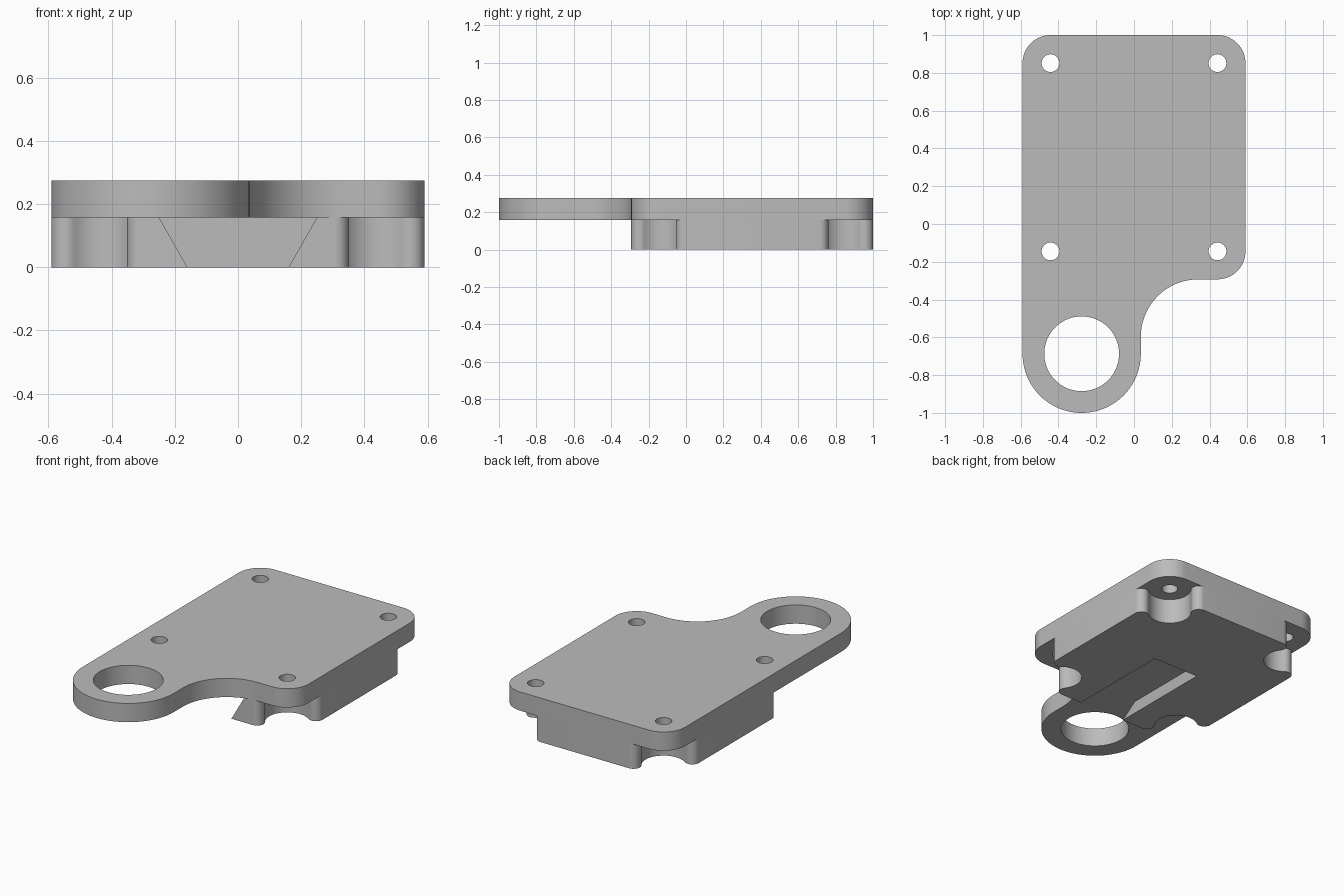
import bpy, bmesh
from math import radians, degrees, atan2, hypot, cos, sin
from mathutils import Vector, Matrix

cube = bpy.data.objects.get("Cube")
if cube:
    bpy.data.objects.remove(cube, do_unlink=True)

# Main dimensions
HALF_X, BACK, FRONT = 0.59, 1.0, -0.293      # rectangular body
SPLIT, TOP = 0.158, 0.275                    # underside and top of the plate
INSET = 0.148                                # screw hole distance from the sides
RING, RING_R = Vector((-0.277, -0.687)), 0.313

grey = bpy.data.materials.new("light_grey")
grey.use_nodes = True
grey.diffuse_color = (0.5, 0.5, 0.5, 1)
grey.node_tree.nodes["Principled BSDF"].inputs["Base Color"].default_value = (0.5, 0.5, 0.5, 1)


def arc(centre, radius, start, end, steps=16):
    """Points along an arc, angles in degrees."""
    angles = [radians(start + (end - start) * i / steps) for i in range(steps + 1)]
    return [Vector((centre[0] + radius * cos(a), centre[1] + radius * sin(a))) for a in angles]


def prism(name, outline, offset, direction):
    """Extrude a closed 3D outline along a direction."""
    bm = bmesh.new()
    base = bm.faces.new([bm.verts.new(p) for p in outline])
    side = bmesh.ops.extrude_face_region(bm, geom=[base])
    verts = [g for g in side["geom"] if isinstance(g, bmesh.types.BMVert)]
    bmesh.ops.translate(bm, verts=verts, vec=Vector(direction) * offset)
    bmesh.ops.recalc_face_normals(bm, faces=bm.faces)
    mesh = bpy.data.meshes.new(name)
    bm.to_mesh(mesh)
    bm.free()
    mesh.materials.append(grey)
    obj = bpy.data.objects.new(name, mesh)
    bpy.context.collection.objects.link(obj)
    return obj


def slab(name, outline, low, high):
    return prism(name, [(p.x, p.y, low) for p in outline], high - low, (0, 0, 1))


def select(obj):
    bpy.ops.object.select_all(action="DESELECT")
    obj.select_set(True)
    bpy.context.view_layer.objects.active = obj


def cut(obj, cutter):
    """Subtract a cutter and discard it."""
    mod = obj.modifiers.new("cut", "BOOLEAN")
    mod.operation, mod.solver, mod.object = "DIFFERENCE", "EXACT", cutter
    select(obj)
    bpy.ops.object.modifier_apply(modifier=mod.name)
    bpy.data.objects.remove(cutter, do_unlink=True)


# Plate: rounded rectangle that flows into a round eye at the front
right, bend = HALF_X - INSET, 0.305
neck = RING.x + RING_R
outline = arc((right, FRONT + INSET), INSET, -90, 0)
outline += arc((right, BACK - INSET), INSET, 0, 90)
outline += arc((-right, BACK - INSET), INSET, 90, 180)
outline += arc(RING, RING_R, 180, 360, 48)
outline += arc((neck + bend, FRONT - bend), bend, 180, 90, 24)
plate = slab("mounting_plate", outline, SPLIT, TOP)

# Large eye hole and four screw holes
cut(plate, slab("eye_cutter", arc(RING, 0.198, 0, 354.375, 63), 0.1, 0.4))
for x in (-right, right):
    for y in (FRONT + INSET, BACK - INSET):
        cut(plate, slab("hole_cutter", arc((x, y), 0.047, 0, 348.75, 31), 0.1, 0.4))

# Lower block: each corner is a scooped notch with rounded shoulders
fillet, along = 0.045, 0.136
across = INSET - fillet
scoop = hypot(across, along) - fillet
turn = degrees(atan2(along, -across))
corner = arc((-fillet, -INSET - along), fillet, 0, turn, 12)
corner += arc((-INSET, -INSET), scoop, turn - 180, 90 - turn - 180, 24)[1:-1]
corner += arc((-INSET - along, -fillet), fillet, 90 - turn, 90, 12)

mid, half_y = (BACK + FRONT) / 2, (BACK - FRONT) / 2
outline = []
for k, (sx, sy) in enumerate(((1, 1), (-1, 1), (-1, -1), (1, -1))):
    spin = Matrix.Rotation(radians(90 * k), 2)
    outline += [spin @ p + Vector((sx * HALF_X, mid + sy * half_y)) for p in corner]
block = slab("lower_block", outline, 0, SPLIT)

# Dovetail groove, open at the front and closed halfway back
slope = 0.57
profile = [(s * (0.16 + slope * z), FRONT - 0.1, z)
           for s, z in ((-1, -0.05), (1, -0.05), (1, SPLIT + 0.05), (-1, SPLIT + 0.05))]
cut(block, prism("groove_cutter", profile, 0.38 - FRONT + 0.1, (0, 1, 0)))

for obj in (plate, block):
    select(obj)
    bpy.ops.object.shade_smooth_by_angle(angle=radians(30))
